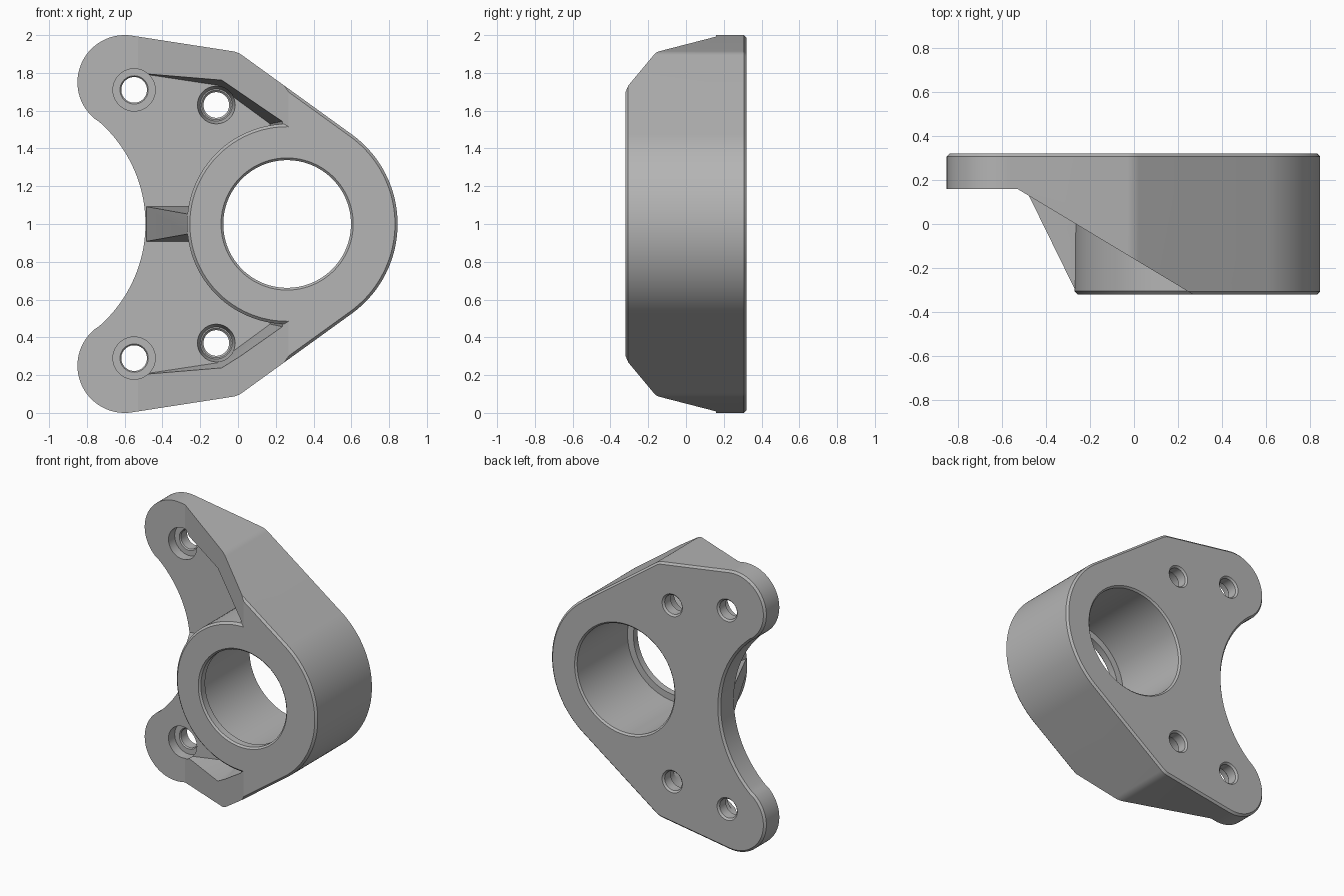
import bpy, bmesh
from math import sin, cos, radians
from mathutils import Vector

cube = bpy.data.objects.get("Cube")
if cube:
    bpy.data.objects.remove(cube)

MID = 1.0                      # mirror height
FRONT, FLOOR, BACK = -0.32, 0.16, 0.32

grey = bpy.data.materials.new("machined_grey")
grey.use_nodes = True
COLOR = (0.46, 0.46, 0.46, 1)
grey.diffuse_color = COLOR
grey.node_tree.nodes["Principled BSDF"].inputs["Base Color"].default_value = COLOR


def finish(name, bm):
    bmesh.ops.recalc_face_normals(bm, faces=bm.faces)
    mesh = bpy.data.meshes.new(name)
    bm.to_mesh(mesh)
    bm.free()
    mesh.materials.append(grey)
    obj = bpy.data.objects.new(name, mesh)
    bpy.context.collection.objects.link(obj)
    return obj


def loft(name, layers):
    """Solid through matching (x, z) outlines at successive depths y."""
    bm = bmesh.new()
    rings = [[bm.verts.new((x, y, z)) for x, z in pts] for y, pts in layers]
    for a, b in zip(rings, rings[1:]):
        for i in range(len(a)):
            j = (i + 1) % len(a)
            bm.faces.new((a[i], a[j], b[j], b[i]))
    bm.faces.new(rings[0])
    bm.faces.new(rings[-1])
    return finish(name, bm)


def hull(name, points):
    bm = bmesh.new()
    for p in points:
        bm.verts.new(p)
    bmesh.ops.convex_hull(bm, input=bm.verts)
    return finish(name, bm)


def arc(x, z, r, start, end, n):
    angles = [radians(start + (end - start) * i / n) for i in range(n + 1)]
    return [(x + r * cos(a), z + r * sin(a)) for a in angles]


def mirrored(pts):
    return pts + [(x, 2 * MID - z) for x, z in reversed(pts) if abs(z - MID) > 1e-4]


def inset(pts, d):
    out = []
    for i, p in enumerate(pts):
        t = (Vector(pts[(i + 1) % len(pts)]) - Vector(pts[i - 1])).normalized()
        out.append((p[0] - t.y * d, p[1] + t.x * d))
    return out


def turned(name, x, z, profile, n=64):
    """Solid of revolution about y from (y, radius) pairs."""
    return loft(name, [(y, arc(x, z, r, 0, 360 - 360 / n, n - 1)) for y, r in profile])


def combine(target, tool, operation):
    mod = target.modifiers.new(operation.lower(), "BOOLEAN")
    mod.operation, mod.solver, mod.object = operation, "EXACT", tool
    bpy.context.view_layer.objects.active = target
    bpy.ops.object.modifier_apply(modifier=mod.name)
    bpy.data.objects.remove(tool)


# Outer outline: round nose, filleted shoulder, lobe and concave side
outline = mirrored(
    arc(0.26, MID, 0.585, 0, 53.8, 20)
    + arc(-0.048, 1.796, 0.12, 53.8, 81, 8)
    + arc(-0.6, 1.75, 0.25, 81, 230.9, 32)
    + arc(-1.21, MID, 0.72, 50.9, 0, 24)[1:])
edge = 0.014
slim = inset(outline, edge)
body = loft("bearing_bracket", [(FRONT, slim), (FRONT + edge, outline),
                                (BACK - edge, outline), (BACK, slim)])

# Sloping cut that lowers the side walls towards the lobes
slope = [(-1.2, FLOOR), (-0.53, FLOOR), (0.31, -0.345), (0.31, -0.5), (-1.2, -0.5)]
combine(body, hull("slope_cutter", [(x, y, z) for x, y in slope for z in (-0.5, 2.5)]),
        "DIFFERENCE")

# Drafted pocket between the side walls
pocket_floor = mirrored([(-1.3, 1.915), (-0.11, 1.735), (0.17, 1.53)])
pocket_mouth = mirrored([(-1.3, 1.965), (-0.065, 1.785), (0.24, 1.545)])
combine(body, loft("pocket_cutter", [(FLOOR, pocket_floor), (FRONT - 0.02, pocket_mouth)]),
        "DIFFERENCE")

# Bearing boss and its drafted centre rib
combine(body, turned("boss", 0.26, MID, [(FRONT, 0.515), (FRONT + 0.015, 0.53), (0.22, 0.53)], 96),
        "UNION")
rib = [(x, y, MID + side * w) for side in (-1, 1) for x, y, w in
       ((-0.485, 0.2, 0.095), (-0.485, 0.145, 0.092), (-0.1, 0.2, 0.095),
        (-0.262, FRONT + 0.01, 0.052), (-0.1, FRONT + 0.01, 0.052))]
combine(body, hull("centre_rib", rib), "UNION")

# Stepped bore with a retaining lip at the front
combine(body, turned("bore_cutter", 0.26, MID, [
    (FRONT - 0.02, 0.352), (FRONT, 0.35), (FRONT + 0.012, 0.338), (-0.26, 0.338),
    (-0.26, 0.385), (BACK - 0.012, 0.385), (BACK, 0.397), (BACK + 0.02, 0.397)], 96),
    "DIFFERENCE")

# Counterbored lobe holes and tapered inner holes
tail = [(BACK - 0.012, 0.068), (BACK, 0.08), (BACK + 0.02, 0.08)]
for side in (-1, 1):
    combine(body, turned("lobe_hole_cutter", -0.55, MID + side * 0.71, [
        (FLOOR - 0.1, 0.112), (FLOOR + 0.07, 0.112), (FLOOR + 0.07, 0.075),
        (FLOOR + 0.078, 0.068)] + tail, 40), "DIFFERENCE")
    combine(body, turned("inner_hole_cutter", -0.115, MID + side * 0.63, [
        (FLOOR - 0.1, 0.1), (FLOOR, 0.1), (FLOOR + 0.07, 0.085), (FLOOR + 0.07, 0.078),
        (FLOOR + 0.08, 0.068)] + tail, 40), "DIFFERENCE")

bpy.ops.object.select_all(action="DESELECT")
body.select_set(True)
bpy.context.view_layer.objects.active = body
bpy.ops.object.shade_smooth_by_angle(angle=radians(30))
